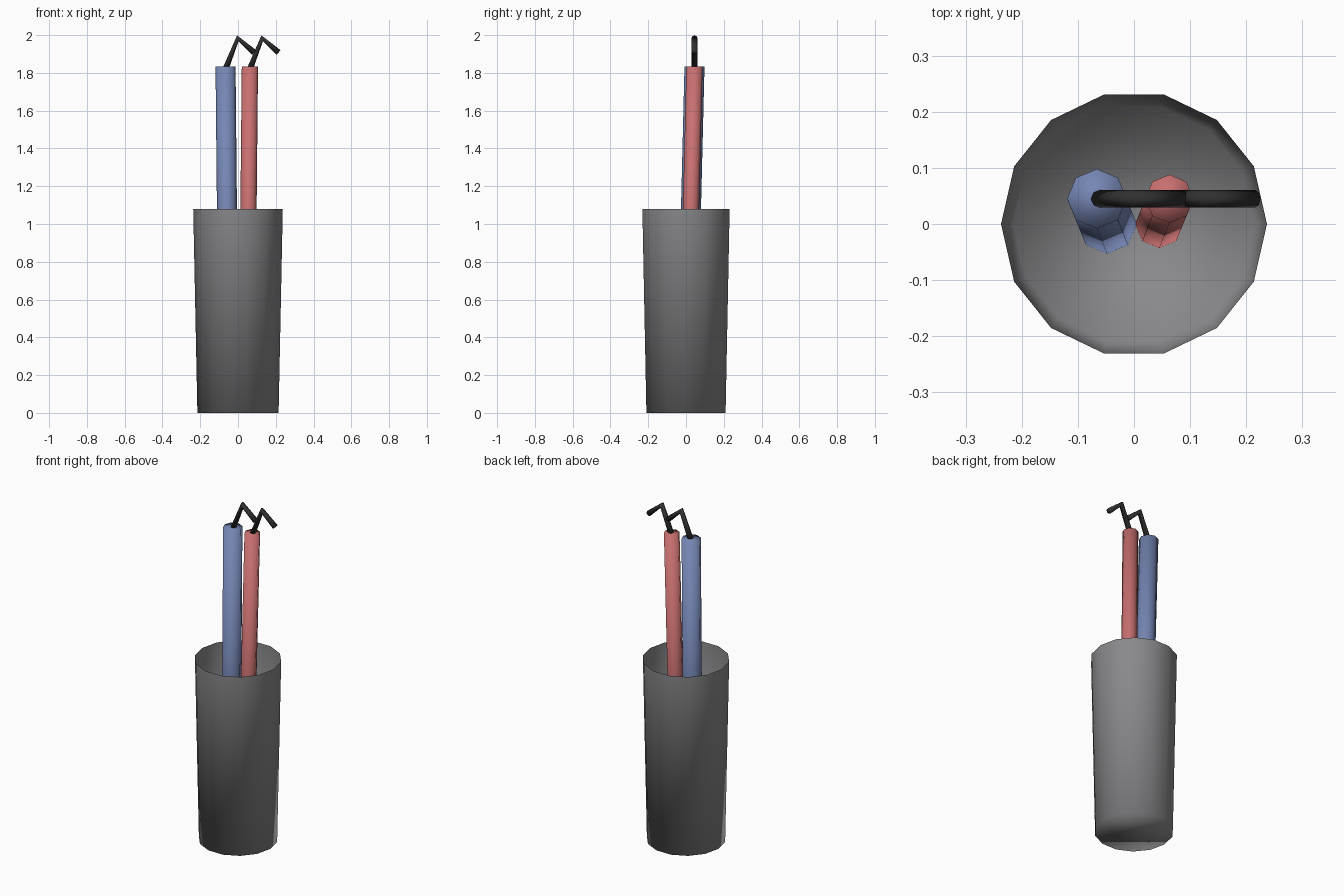
import bpy, bmesh
from math import cos, sin, tau
from mathutils import Vector

cube = bpy.data.objects.get("Cube")
if cube:
    bpy.data.objects.remove(cube)


def material(name, color):
    mat = bpy.data.materials.new(name)
    mat.use_nodes = True
    mat.diffuse_color = (*color, 1)
    mat.node_tree.nodes["Principled BSDF"].inputs["Base Color"].default_value = (*color, 1)
    return mat


def loft(name, rings, sides, mat, cap_end=True):
    """Skin rings given as (centre, radius, axis u, axis v)."""
    bm = bmesh.new()
    loops = []
    for centre, radius, u, v in rings:
        loops.append([bm.verts.new(Vector(centre) + radius * (cos(tau * i / sides) * u + sin(tau * i / sides) * v))
                      for i in range(sides)])
    for a, b in zip(loops, loops[1:]):
        for i in range(sides):
            j = (i + 1) % sides
            bm.faces.new((a[i], a[j], b[j], b[i]))
    bm.faces.new(loops[0][::-1])
    if cap_end:
        bm.faces.new(loops[-1])
    for face in bm.faces:
        face.smooth = True
    mesh = bpy.data.meshes.new(name)
    bm.to_mesh(mesh)
    bm.free()
    mesh.materials.append(mat)
    obj = bpy.data.objects.new(name, mesh)
    bpy.context.collection.objects.link(obj)
    return obj


X, Y = Vector((1, 0, 0)), Vector((0, 1, 0))
grey = material("grey", (0.25, 0.25, 0.26))
blue = material("muted blue", (0.18, 0.24, 0.46))
red = material("muted red", (0.58, 0.16, 0.16))
black = material("soft black", (0.03, 0.03, 0.03))

# Open tapered holder: a thin shell with a floor
loft("holder", [((0, 0, 0), 0.215, X, Y), ((0, 0, 1.08), 0.237, X, Y)], 14, grey, cap_end=False)


def hook(name, x):
    # Bent wick, each ring square to the local direction of the path
    path = [Vector((x + dx, 0.045, z)) for dx, z in ((0, 1.82), (0.065, 1.983), (0.152, 1.908))]
    steps = [(b - a).normalized() for a, b in zip(path, path[1:])]
    directions = [steps[0], (steps[0] + steps[1]).normalized(), steps[1]]
    loft(name, [(p, 0.016, Y.cross(d), Y) for p, d in zip(path, directions)], 8, black)


# Leaning rods with their hooked tips
for label, low_x, high_x, radius, mat in (("blue", -0.048, -0.066, 0.053, blue),
                                          ("red", 0.045, 0.063, 0.043, red)):
    loft(label + "_rod", [((low_x, 0, 0.01), radius, X, Y), ((high_x, 0.045, 1.835), radius, X, Y)], 8, mat)
    hook(label + "_rod_hook", high_x)
